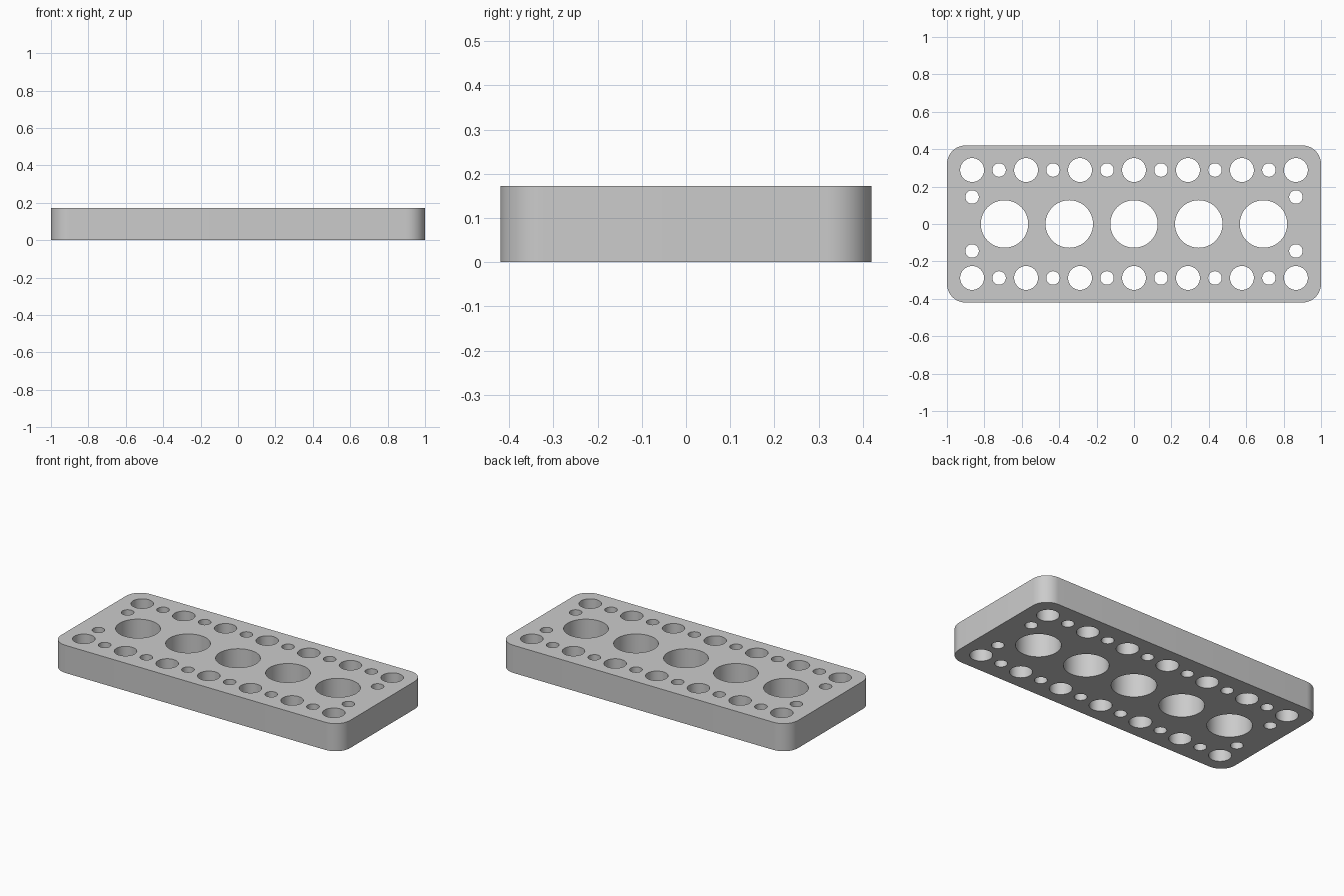
import bpy
import bmesh
from math import cos, sin, pi, radians
from mathutils import Vector

cube = bpy.data.objects.get("Cube")
if cube:
    bpy.data.objects.remove(cube)

HALF_X, HALF_Y, HEIGHT = 1.0, 0.42, 0.173
CORNER = 0.1
PITCH = 0.2885
BIG_R, MID_R, SMALL_R = 0.127, 0.064, 0.036


def arc(cx, cy, r, start, end, steps):
    return [(cx + r * cos(a), cy + r * sin(a))
            for a in (start + (end - start) * i / steps for i in range(steps + 1))]


def add_outline(curve, points):
    spline = curve.splines.new("POLY")
    spline.points.add(len(points) - 1)
    for p, (x, y) in zip(spline.points, points):
        p.co = (x, y, 0, 1)
    spline.use_cyclic_u = True


def add_hole(curve, x, y, r):
    add_outline(curve, arc(x, y, r, 0, 2 * pi, 48)[:-1])


# Flat profile of the plate, filled and extruded
profile = bpy.data.curves.new("plate_profile", "CURVE")
profile.dimensions = "2D"
profile.fill_mode = "BOTH"
profile.extrude = HEIGHT / 2

# Rounded rectangle outline
outline = []
for i, (sx, sy) in enumerate([(1, 1), (-1, 1), (-1, -1), (1, -1)]):
    outline += arc(sx * (HALF_X - CORNER), sy * (HALF_Y - CORNER), CORNER,
                   i * pi / 2, (i + 1) * pi / 2, 12)
add_outline(profile, outline)

# Large holes along the middle
for i in range(-2, 3):
    add_hole(profile, i * PITCH * 1.2, 0, BIG_R)

# Alternating medium and small holes along both long edges, small ones at the ends
for side in (-1, 1):
    for i in range(-6, 7):
        add_hole(profile, i * PITCH / 2, side * PITCH, SMALL_R if i % 2 else MID_R)
    for end in (-1, 1):
        add_hole(profile, end * PITCH * 3, side * PITCH / 2, SMALL_R)

# Turn the profile into one welded solid standing on the ground
helper = bpy.data.objects.new("plate_profile", profile)
bpy.context.collection.objects.link(helper)
evaluated = helper.evaluated_get(bpy.context.evaluated_depsgraph_get())
mesh = bpy.data.meshes.new_from_object(evaluated)
bpy.data.objects.remove(helper)

bm = bmesh.new()
bm.from_mesh(mesh)
bmesh.ops.remove_doubles(bm, verts=bm.verts, dist=0.0002)
bmesh.ops.translate(bm, verts=bm.verts, vec=Vector((0, 0, HEIGHT / 2)))
bmesh.ops.recalc_face_normals(bm, faces=bm.faces)
bm.to_mesh(mesh)
bm.free()

# Plain grey material
grey = bpy.data.materials.new("plain_grey")
grey.use_nodes = True
color = (0.6, 0.6, 0.6, 1)
grey.diffuse_color = color
grey.node_tree.nodes["Principled BSDF"].inputs["Base Color"].default_value = color
mesh.materials.clear()
mesh.materials.append(grey)

plate = bpy.data.objects.new("perforated_plate", mesh)
bpy.context.collection.objects.link(plate)
bpy.ops.object.select_all(action="DESELECT")
plate.select_set(True)
bpy.context.view_layer.objects.active = plate
bpy.ops.object.shade_smooth_by_angle(angle=radians(35))
